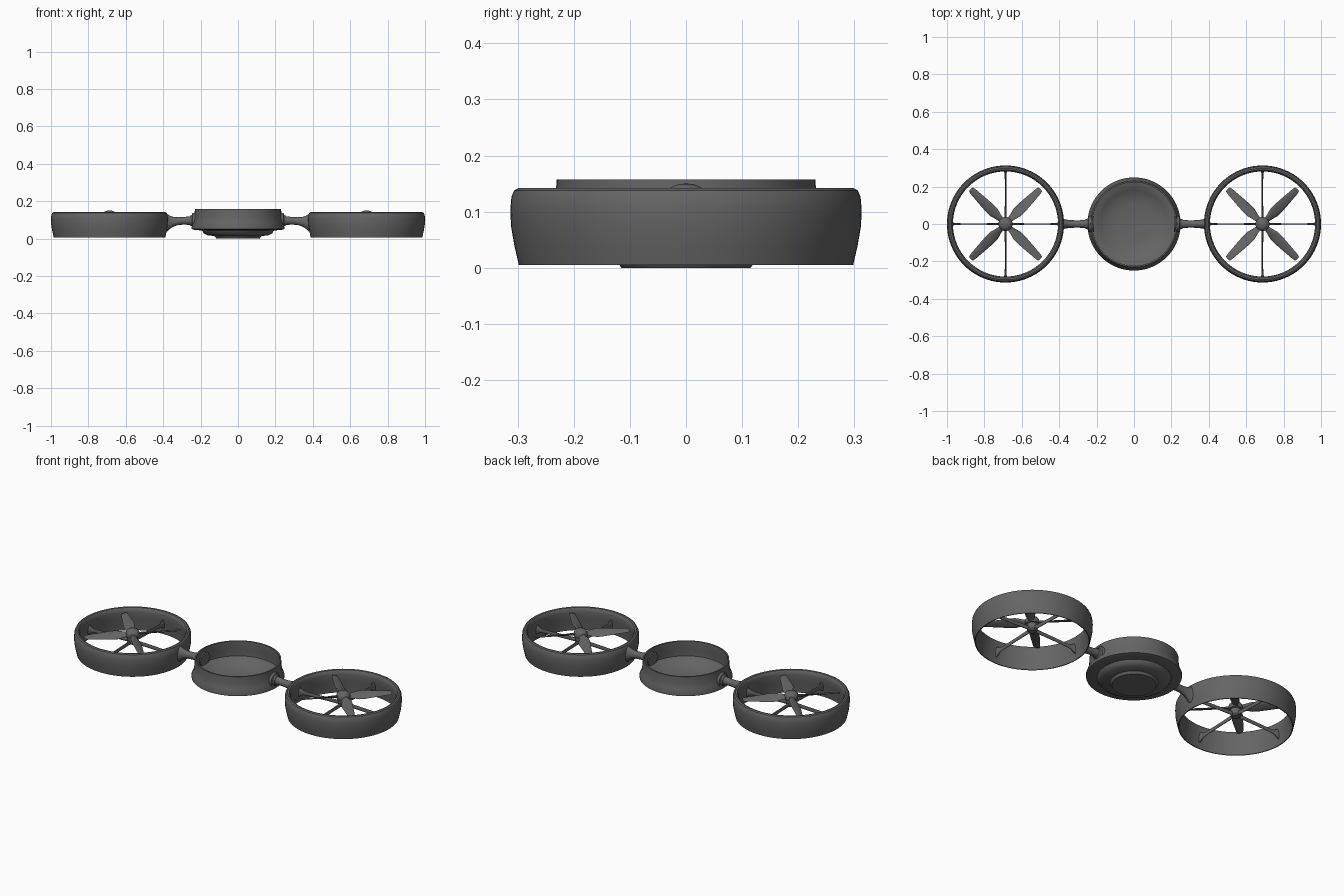
import bpy, bmesh, math
from mathutils import Vector, Matrix

if "Cube" in bpy.data.objects:
    bpy.data.objects.remove(bpy.data.objects["Cube"])

FX = 0.687  # fan centre

# Dark grey finish shared by every part
dark = bpy.data.materials.new("dark_grey")
dark.diffuse_color = (0.13, 0.13, 0.13, 1)
dark.use_nodes = True
dark.node_tree.nodes["Principled BSDF"].inputs["Base Color"].default_value = dark.diffuse_color


def finish(name, bm, mirror=False, angle=35):
    bmesh.ops.recalc_face_normals(bm, faces=bm.faces)
    me = bpy.data.meshes.new(name)
    bm.to_mesh(me)
    bm.free()
    me.materials.append(dark)
    ob = bpy.data.objects.new(name, me)
    bpy.context.collection.objects.link(ob)
    if mirror:
        ob.modifiers.new("mirror", 'MIRROR').use_mirror_merge = False
    bpy.ops.object.select_all(action='DESELECT')
    ob.select_set(True)
    bpy.context.view_layer.objects.active = ob
    bpy.ops.object.shade_smooth_by_angle(angle=math.radians(angle))
    return ob


def loft(bm, rings, closed=False):
    """Skin a list of point rings; cap the ends unless closed."""
    vs = [[bm.verts.new(p) for p in r] for r in rings]
    n = len(vs[0])
    pairs = list(zip(vs, vs[1:])) + ([(vs[-1], vs[0])] if closed else [])
    for a, b in pairs:
        for i in range(n):
            j = (i + 1) % n
            bm.faces.new((a[i], a[j], b[j], b[i]))
    if not closed:
        bm.faces.new(vs[0])
        bm.faces.new(vs[-1])


def lathe(bm, profile, cx=0, closed=False, n=64):
    loft(bm, [[Vector((cx + r * math.cos(t), r * math.sin(t), z))
               for t in (2 * math.pi * i / n for i in range(n))]
              for r, z in profile], closed)


def section(x, z, hy, hz, n=16, pitch=0):
    """Elliptical section in the yz plane at distance x."""
    rot = Matrix.Rotation(pitch, 3, 'X')
    return [Vector((x, 0, z)) + rot @ Vector((0, hy * math.cos(t), hz * math.sin(t)))
            for t in (2 * math.pi * i / n for i in range(n))]


def spokes(bm, rings, start):
    """Four copies of a loft around the fan centre."""
    for k in range(4):
        m = Matrix.Translation((FX, 0, 0)) @ Matrix.Rotation(math.radians(start + 90 * k), 4, 'Z')
        loft(bm, [[m @ p for p in r] for r in rings])


# Open dish body with a stepped bottom
bm = bmesh.new()
lathe(bm, [(0.001, 0.0), (0.115, 0.0), (0.125, 0.013), (0.165, 0.018), (0.183, 0.028),
           (0.192, 0.043), (0.235, 0.047), (0.248, 0.051), (0.249, 0.06), (0.238, 0.088),
           (0.232, 0.115), (0.231, 0.157), (0.223, 0.157), (0.223, 0.115), (0.226, 0.09),
           (0.226, 0.068), (0.2, 0.062), (0.18, 0.05), (0.15, 0.035), (0.1, 0.026),
           (0.001, 0.024)])
finish("dish_body", bm)

# Fan duct ring
bm = bmesh.new()
lathe(bm, [(0.298, 0.005), (0.306, 0.04), (0.312, 0.075), (0.313, 0.105), (0.311, 0.127),
           (0.306, 0.138), (0.298, 0.142), (0.289, 0.14), (0.283, 0.131), (0.281, 0.115),
           (0.284, 0.08), (0.29, 0.04), (0.293, 0.005)], FX, True, 80)
finish("fan_duct", bm, True)

# Arm flaring into the duct
bm = bmesh.new()
loft(bm, [section(x, z, hy, hz) for x, z, hy, hz in [
    (0.235, 0.096, 0.026, 0.026), (0.26, 0.096, 0.023, 0.023), (0.29, 0.095, 0.02, 0.02),
    (0.32, 0.093, 0.02, 0.021), (0.345, 0.09, 0.021, 0.026), (0.365, 0.087, 0.024, 0.036),
    (0.378, 0.085, 0.027, 0.046), (0.392, 0.084, 0.031, 0.053)]])
finish("arm", bm, True)

# Collar where the arm meets the body
bm = bmesh.new()
loft(bm, [section(x, 0.096, r, r, 24) for x, r in [
    (0.214, 0.042), (0.239, 0.042), (0.244, 0.039), (0.247, 0.03), (0.256, 0.026)]])
finish("arm_collar", bm, True)

# Motor hub with domed cap
bm = bmesh.new()
lathe(bm, [(0.001, 0.062), (0.02, 0.064), (0.027, 0.072), (0.028, 0.105), (0.036, 0.108),
           (0.038, 0.122), (0.035, 0.134), (0.026, 0.144), (0.013, 0.149), (0.001, 0.15)],
      FX, n=32)
finish("fan_hub", bm, True)

# Four pitched blades with blunt tips
bm = bmesh.new()
spokes(bm, [section(r, 0.12, c, t, 12, math.radians(p)) for r, c, t, p in [
    (0.02, 0.014, 0.008, 32), (0.05, 0.02, 0.007, 30), (0.085, 0.03, 0.005, 27),
    (0.115, 0.031, 0.0045, 24), (0.18, 0.025, 0.004, 19), (0.245, 0.019, 0.003, 15),
    (0.259, 0.016, 0.0025, 14), (0.263, 0.011, 0.002, 14)]], 45)
finish("fan_blades", bm, True, 50)

# Four thin support vanes flaring at the duct wall
bm = bmesh.new()
spokes(bm, [section(r, z, hy, hz, 10) for r, z, hy, hz in [
    (0.015, 0.078, 0.005, 0.012), (0.1, 0.075, 0.004, 0.011), (0.24, 0.07, 0.004, 0.011),
    (0.262, 0.07, 0.005, 0.015), (0.277, 0.07, 0.007, 0.024), (0.29, 0.07, 0.01, 0.032)]], 0)
finish("support_vanes", bm, True)
